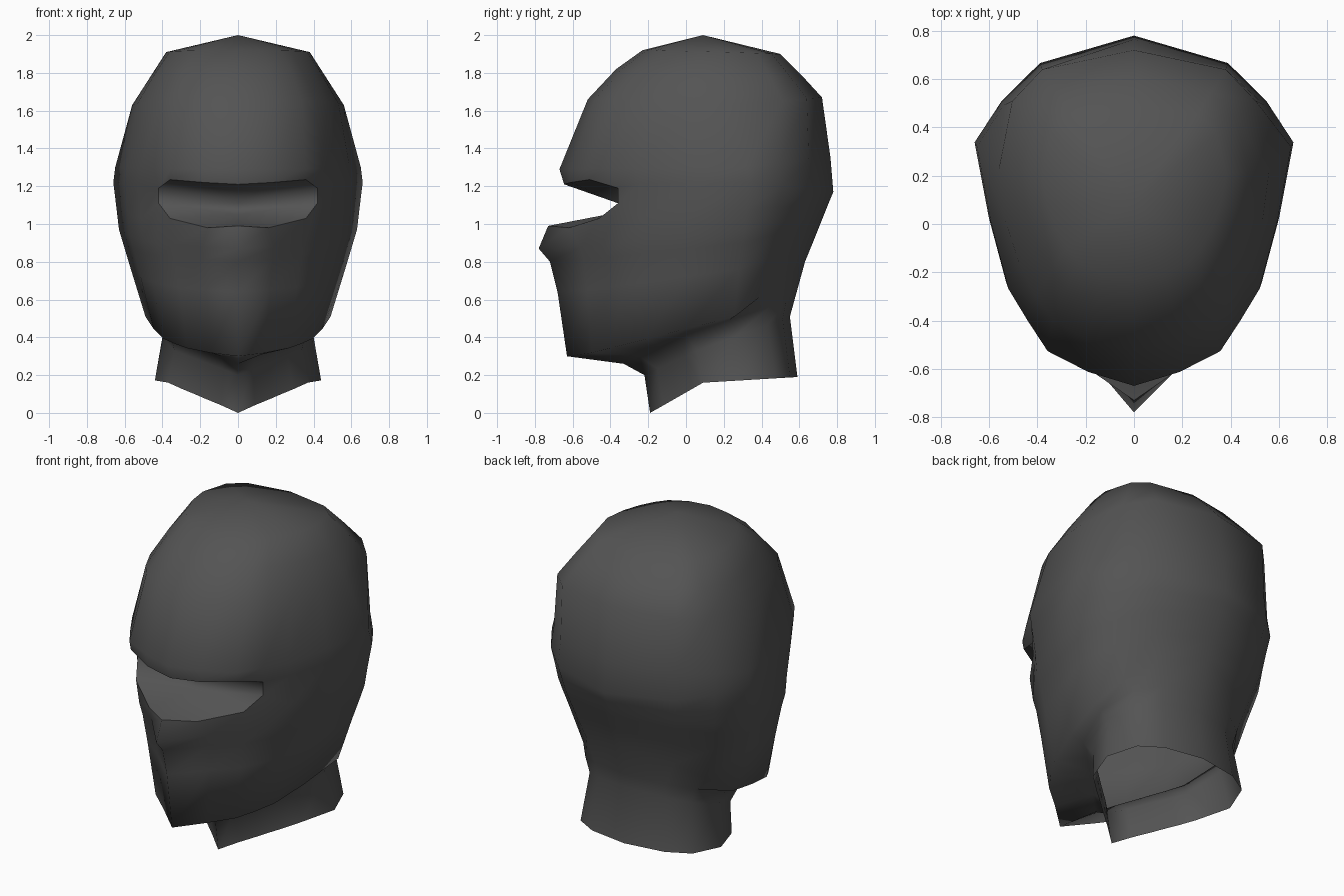
import bpy
import bmesh

if "Cube" in bpy.data.objects:
    bpy.data.objects.remove(bpy.data.objects["Cube"])

fabric = bpy.data.materials.new("charcoal_fabric")
fabric.use_nodes = True
grey = (0.088, 0.088, 0.088, 1)
fabric.diffuse_color = grey
fabric.node_tree.nodes["Principled BSDF"].inputs["Base Color"].default_value = grey

# Half outlines of a section: share of half width, share of depth from the front
NECK_OUTLINE = [(0, 0), (.2, .09), (.42, .18), (.5, .215), (.66, .28), (.84, .36),
                (1, .62), (.85, .85), (.55, .95), (0, 1)]
FACE_OUTLINE = [(0, 0), (.3, .06), (.55, .14), (.68, .215), (.8, .3), (.91, .47),
                (1, .69), (.83, .81), (.59, .92), (0, 1)]
BROW_OUTLINE = [(0, 0), (.29, .04), (.55, .1), (.68, .19), (.8, .28), (.91, .47),
                (1, .69), (.83, .81), (.59, .92), (0, 1)]
CROWN_OUTLINE = [(0, 0), (.34, .03), (.6, .1), (.73, .18), (.85, .29), (.95, .43),
                 (1, .6), (.9, .83), (.68, .935), (0, 1)]

# Sections from neck to crown: front y, front z, half width, side z, back y, back z, ridge
NECK = [(-.19, 0, .44, .16, .59, .19, 0),
        (-.22, .2, .4, .33, .55, .51, 0),
        (-.33, .26, .43, .42, .575, .6, 0)]
FACE = [(-.63, .3, .49, .51, .63, .8, .06),
        (-.68, .64, .567, .76, .675, .91, .08),
        (-.72, .8, .609, .9, .715, 1.01, .1),
        (-.78, .87, .63, .97, .735, 1.06, .14),
        (-.73, .99, .643, 1.08, .755, 1.11, .08)]
BROW = [(-.645, 1.21, .66, 1.22, .78, 1.17, 0),
        (-.67, 1.29, .65, 1.3, .765, 1.35, 0)]
CROWN = [(-.52, 1.66, .56, 1.63, .72, 1.67, 0),
         (-.37, 1.82, .47, 1.77, .61, 1.79, 0),
         (-.23, 1.92, .38, 1.91, .5, 1.9, 0)]
# Each group with its outline and the depth share at which the section changes slope
GROUPS = [(NECK, NECK_OUTLINE, .36), (FACE, FACE_OUTLINE, .69),
          (BROW, BROW_OUTLINE, .69), (CROWN, CROWN_OUTLINE, .6)]

LOWER_RIM = len(NECK + FACE) - 1
UPPER_RIM = LOWER_RIM + 1
SLOT_END = 3
# Shaped edges of the eye slot, from beside the nose to the outer corner
SLOT = {LOWER_RIM: [(.16, -.62, .98), (.36, -.46, 1.03), (.42, -.36, 1.11)],
        UPPER_RIM: [(.18, -.61, 1.22), (.36, -.51, 1.235), (.42, -.36, 1.19)]}


def half_section(section, outline, bend):
    yf, zf, width, zs, yb, zb, ridge = section
    points = []
    for across, along in outline:
        if along < bend:
            z = zf + (zs - zf) * along / bend
        else:
            z = zs + (zb - zs) * (along - bend) / (1 - bend)
        front = yf + ridge
        y = front + (yb - front) * along
        points.append((across * width, y - (ridge if along == 0 else 0), z))
    return points


def finish(bm, name):
    bmesh.ops.recalc_face_normals(bm, faces=bm.faces)
    for face in bm.faces:
        face.smooth = True
    mesh = bpy.data.meshes.new(name)
    bm.to_mesh(mesh)
    bm.free()
    mesh.materials.append(fabric)
    obj = bpy.data.objects.new(name, mesh)
    bpy.context.collection.objects.link(obj)


halves = [half_section(section, outline, bend)
          for group, outline, bend in GROUPS for section in group]
for row, edge in SLOT.items():
    halves[row][1:SLOT_END + 1] = edge

# Hood: sections joined by quads, left open at the eyes and the neck
bm = bmesh.new()
loops = []
for half in halves:
    mirrored = [(-x, y, z) for x, y, z in half[-2:0:-1]]
    loops.append([bm.verts.new(p) for p in half + mirrored])
count = len(loops[0])
for row in range(len(loops) - 1):
    for i in range(count):
        j = (i + 1) % count
        in_slot = i < SLOT_END or i >= count - SLOT_END
        if row != LOWER_RIM or not in_slot:
            bm.faces.new((loops[row][i], loops[row][j], loops[row + 1][j], loops[row + 1][i]))
apex = bm.verts.new((0, .09, 2))
for i in range(count):
    bm.faces.new((loops[-1][i], loops[-1][(i + 1) % count], apex))
finish(bm, "hood")

# Eye recess: a floor and a ceiling fan that meet at the back of the slot
bm = bmesh.new()


def rim(row):
    half = halves[row][:SLOT_END + 1]
    points = [(-x, y, z) for x, y, z in half[:0:-1]] + half
    return [bm.verts.new(p) for p in points]


lower, upper = rim(LOWER_RIM), rim(UPPER_RIM)
floor_centre = bm.verts.new((0, -.42, 1.05))
ceiling_centre = bm.verts.new((0, -.36, 1.11))
for edge, centre in ((lower, floor_centre), (upper, ceiling_centre)):
    for a, b in zip(edge, edge[1:]):
        bm.faces.new((a, b, centre))
for end in (0, -1):
    bm.faces.new((lower[end], upper[end], ceiling_centre))
    bm.faces.new((lower[end], ceiling_centre, floor_centre))
finish(bm, "eye_recess")
